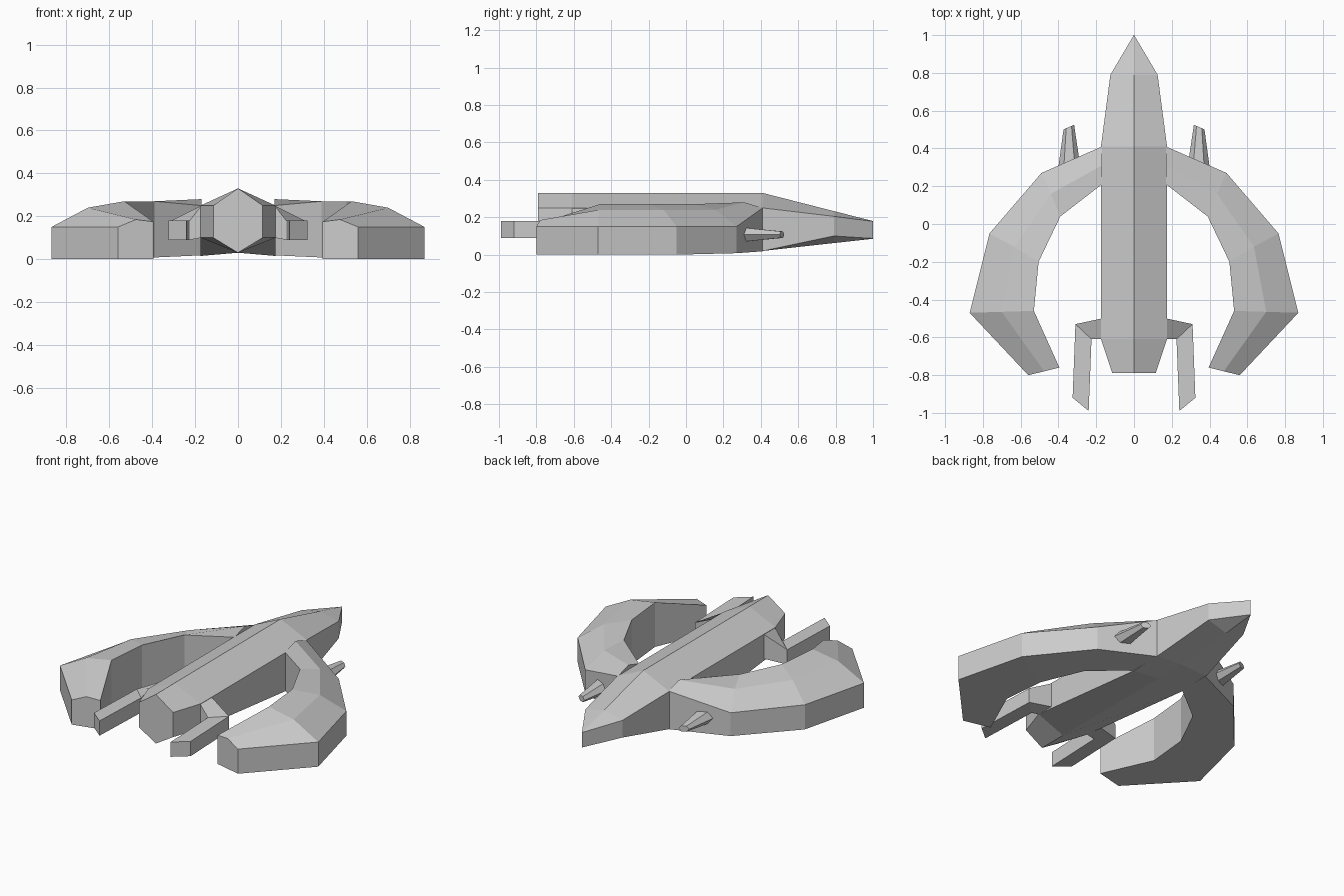
import bpy, bmesh, math

if "Cube" in bpy.data.objects:
    bpy.data.objects.remove(bpy.data.objects["Cube"])


def loft(name, rings, mirror=False):
    """Skin a list of equal-length closed rings and cap both ends."""
    bm = bmesh.new()
    vs = [[bm.verts.new(p) for p in r] for r in rings]
    n = len(rings[0])
    for a, b in zip(vs, vs[1:]):
        for i in range(n):
            j = (i + 1) % n
            bm.faces.new((a[i], a[j], b[j], b[i]))
    bm.faces.new(vs[0])
    bm.faces.new(vs[-1])
    bmesh.ops.remove_doubles(bm, verts=bm.verts, dist=0.0005)
    bmesh.ops.recalc_face_normals(bm, faces=bm.faces)
    me = bpy.data.meshes.new(name)
    bm.to_mesh(me)
    bm.free()
    ob = bpy.data.objects.new(name, me)
    bpy.context.collection.objects.link(ob)
    if mirror:
        ob.modifiers.new("mirror", 'MIRROR')
    return ob


# Fuselage: six-sided sections along y
def hull_ring(y, w, top, side_top, side_low, low):
    return [(0, y, top), (w, y, side_top), (w, y, side_low),
            (0, y, low), (-w, y, side_low), (-w, y, side_top)]


loft("fuselage", [hull_ring(*s) for s in (
    (-0.79, 0.115, 0.33, 0.25, 0.10, 0.03),
    (-0.61, 0.175, 0.33, 0.25, 0.10, 0.03),
    (0.21, 0.175, 0.33, 0.25, 0.015, 0.03),
    (0.41, 0.175, 0.33, 0.25, 0.02, 0.03),
    (0.79, 0.125, 0.233, 0.205, 0.10, 0.062),
    (1.00, 0.001, 0.18, 0.178, 0.087, 0.085))])


# Curved wings: outer edge, ridge and inner edge over a flat underside
def wing_ring(outer, ridge, inner, low):
    return [outer, ridge, inner, (*inner[:2], low), (*outer[:2], low)]


loft("curved_wing", [wing_ring(*s) for s in (
    ((0.17, 0.41, 0.25), (0.17, 0.31, 0.28), (0.17, 0.21, 0.25), 0.018),
    ((0.49, 0.27, 0.15), (0.44, 0.16, 0.24), (0.39, 0.04, 0.27), 0.008),
    ((0.765, -0.05, 0.15), (0.635, -0.12, 0.24), (0.505, -0.20, 0.27), 0),
    ((0.87, -0.47, 0.15), (0.70, -0.465, 0.24), (0.53, -0.46, 0.27), 0),
    ((0.56, -0.80, 0.15), (0.475, -0.78, 0.185), (0.395, -0.76, 0.175), 0))],
    mirror=True)


# Rear engine arms: strut out of the hull, then a bar running backwards
def bar_ring(a, b, low, top):
    return [(*a, low), (*b, low), (*b, top), (*a, top)]


loft("engine_arm", [bar_ring(*s) for s in (
    ((0.17, -0.50), (0.17, -0.61), 0.10, 0.25),
    ((0.31, -0.53), (0.225, -0.61), 0.09, 0.18),
    ((0.325, -0.92), (0.24, -0.99), 0.09, 0.18))], mirror=True)


# Tapered hexagonal cannons in the wing leading edge
def cannon_ring(x, y, z, rx, rz, skew):
    ring = []
    for k in range(6):
        c, s = math.cos(k * math.pi / 3), math.sin(k * math.pi / 3)
        ring.append((x + rx * c, y - skew * c, z + rz * s))
    return ring


loft("cannon", [cannon_ring(0.342, 0.29, 0.107, 0.06, 0.045, 0.0),
                cannon_ring(0.345, 0.513, 0.107, 0.028, 0.02, 0.012)],
     mirror=True)
